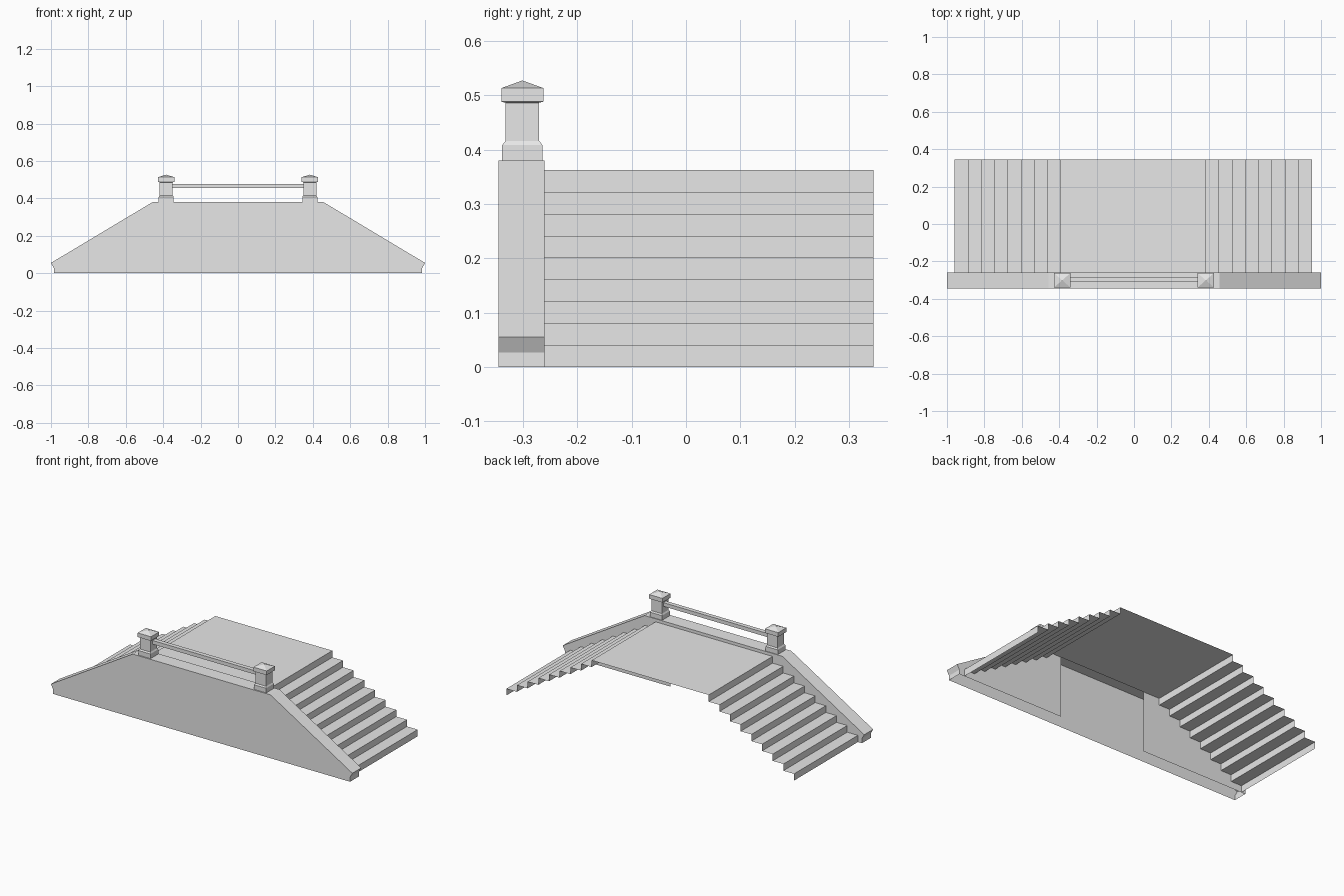
import bpy
import bmesh

if "Cube" in bpy.data.objects:
    bpy.data.objects.remove(bpy.data.objects["Cube"])

stone = bpy.data.materials.new("pale_grey")
stone.use_nodes = True
grey = (0.8, 0.8, 0.8, 1)
stone.diffuse_color = grey
stone.node_tree.nodes["Principled BSDF"].inputs["Base Color"].default_value = grey

FRONT, WALL_BACK, BACK = -0.345, -0.26, 0.345
WALL_TOP, DECK = 0.38, 0.362
POST_X, POST_Y = 0.384, -0.301


def finish(name, bm, closed=True):
    """Turn a bmesh into a flat-shaded object."""
    if closed:
        bmesh.ops.recalc_face_normals(bm, faces=bm.faces)
    mesh = bpy.data.meshes.new(name)
    bm.to_mesh(mesh)
    bm.free()
    mesh.materials.append(stone)
    obj = bpy.data.objects.new(name, mesh)
    bpy.context.collection.objects.link(obj)
    return obj


def sweep(bm, profile, y0, y1):
    """Sheet through an x-z profile, stretched along y; returns both rims."""
    a = [bm.verts.new((x, y0, z)) for x, z in profile]
    b = [bm.verts.new((x, y1, z)) for x, z in profile]
    for i in range(len(a) - 1):
        bm.faces.new((a[i], b[i], b[i + 1], a[i + 1]))
    return a, b


# Side wall: a hollow shell, open below, with a gap in the back under the deck
half = [(0.985, 0), (0.985, 0.027), (1, 0.055), (0.457, WALL_TOP)]
outline = [(-x, z) for x, z in half] + half[::-1]
bm = bmesh.new()
front_rim, back_rim = sweep(bm, outline, FRONT, WALL_BACK)
bm.faces.new(front_rim)
gap = [(0.285, 0), (0.285, DECK), (-0.285, DECK), (-0.285, 0)]
bm.faces.new(back_rim + [bm.verts.new((x, WALL_BACK, z)) for x, z in gap])
finish("side_wall", bm)

# Deck and both flights of steps: one thin folded sheet
STEPS, RUN, INNER, SHIFT = 9, 0.0708, 0.388, -0.004
flight = []
for i in range(STEPS):
    x = INNER + RUN * (STEPS - 1 - i)
    flight += [(x, DECK * i / STEPS), (x, DECK * (i + 1) / STEPS)]
profile = [(SHIFT - x, z) for x, z in flight]
profile += [(SHIFT + x, z) for x, z in flight[::-1]]
bm = bmesh.new()
sweep(bm, profile, WALL_BACK, BACK)
bmesh.ops.reverse_faces(bm, faces=bm.faces)
finish("deck_and_steps", bm, closed=False)


# Posts: stacked rectangular sections with a pointed cap
def post(name, cx):
    sections = [(0.080, 0.074, WALL_TOP), (0.080, 0.074, 0.408),
                (0.070, 0.062, 0.416), (0.070, 0.062, 0.486),
                (0.088, 0.077, 0.488), (0.088, 0.077, 0.513)]
    bm = bmesh.new()
    rings = []
    for w, d, z in sections:
        rings.append([bm.verts.new((cx + sx * w / 2, POST_Y + sy * d / 2, z))
                      for sx, sy in ((-1, -1), (1, -1), (1, 1), (-1, 1))])
    bm.faces.new(rings[0])
    tip = bm.verts.new((cx, POST_Y, 0.527))
    for k in range(4):
        n = (k + 1) % 4
        for lo, hi in zip(rings, rings[1:]):
            bm.faces.new((lo[k], lo[n], hi[n], hi[k]))
        bm.faces.new((rings[-1][k], rings[-1][n], tip))
    finish(name, bm)


post("left_post", POST_X)
post("right_post", -POST_X)

# Handrail between the posts
bm = bmesh.new()
bmesh.ops.create_cube(bm, size=1)
bmesh.ops.scale(bm, vec=(2 * POST_X - 0.06, 0.026, 0.022), verts=bm.verts)
bmesh.ops.translate(bm, vec=(0, -0.297, 0.466), verts=bm.verts)
finish("handrail", bm)
